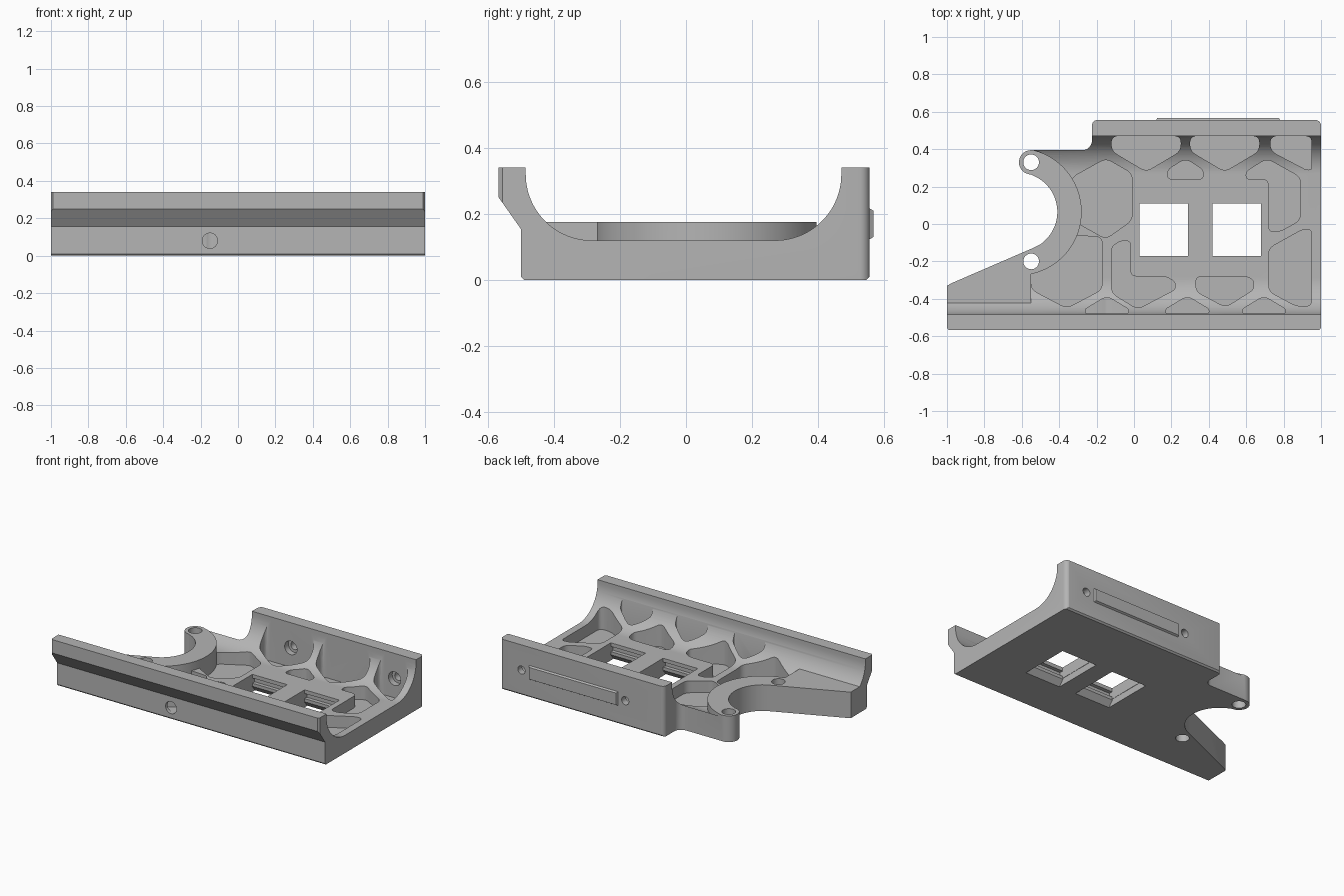
import bpy, bmesh, math
from math import cos, sin, radians
from mathutils import Vector

cube = bpy.data.objects.get("Cube")
if cube:
    bpy.data.objects.remove(cube, do_unlink=True)

grey = bpy.data.materials.new("matte grey")
grey.use_nodes = True
grey.diffuse_color = (0.46, 0.46, 0.46, 1)
grey.node_tree.nodes["Principled BSDF"].inputs["Base Color"].default_value = (0.46, 0.46, 0.46, 1)


def arc(cx, cy, r, a, b, n=24):
    angles = [radians(a + (b - a) * i / n) for i in range(n + 1)]
    return [(cx + r * cos(t), cy + r * sin(t)) for t in angles]


def rounded(points, r, n=5):
    """Round every corner of a polygon."""
    pts, out = [Vector(p) for p in points], []
    for i, p in enumerate(pts):
        a, b = pts[i - 1] - p, pts[(i + 1) % len(pts)] - p
        d = min(r, a.length * 0.45, b.length * 0.45)
        s, e = p + a.normalized() * d, p + b.normalized() * d
        for k in range(n + 1):
            t = k / n
            out.append(tuple(s * (1 - t) ** 2 + p * 2 * t * (1 - t) + e * t * t))
    return out


def loft(name, loop_a, loop_b):
    """Closed solid between two matching loops of 3D points."""
    bm = bmesh.new()
    a = [bm.verts.new(p) for p in loop_a]
    b = [bm.verts.new(p) for p in loop_b]
    bm.faces.new(a[::-1])
    bm.faces.new(b)
    for i in range(len(a)):
        j = (i + 1) % len(a)
        bm.faces.new((a[i], a[j], b[j], b[i]))
    bmesh.ops.recalc_face_normals(bm, faces=bm.faces)
    mesh = bpy.data.meshes.new(name)
    bm.to_mesh(mesh)
    bm.free()
    mesh.materials.append(grey)
    ob = bpy.data.objects.new(name, mesh)
    bpy.context.collection.objects.link(ob)
    return ob


def prism(name, pts, lo, hi, axis="z"):
    place = {"x": lambda p, h: (h, p[0], p[1]),
             "y": lambda p, h: (p[0], h, p[1]),
             "z": lambda p, h: (p[0], p[1], h)}[axis]
    return loft(name, [place(p, lo) for p in pts], [place(p, hi) for p in pts])


def rect(x0, x1, y0, y1):
    return [(x0, y0), (x1, y0), (x1, y1), (x0, y1)]


def disc(x, y, r, n=32):
    return arc(x, y, r, 0, 360, n)[:-1]


def boolean(target, tool, operation):
    mod = target.modifiers.new(operation.lower(), "BOOLEAN")
    mod.operation, mod.object, mod.solver = operation, tool, "EXACT"
    bpy.context.view_layer.objects.active = target
    bpy.ops.object.modifier_apply(modifier=mod.name)
    bpy.data.objects.remove(tool, do_unlink=True)


# Tray body: U-shaped cross-section swept along x
section = [(-0.49, 0), (0.545, 0), (0.555, 0.01), (0.555, 0.34), (0.47, 0.34)]
section += arc(0.27, 0.32, 0.2, 0, -90)
section += arc(-0.285, 0.32, 0.2, -90, -180)
section += [(-0.485, 0.34), (-0.567, 0.34), (-0.567, 0.25), (-0.5, 0.155), (-0.5, 0.01)]
body = prism("tray_body", section, -1.05, 1, "x")

# Weight-saving pockets in the floor and in the curved walls
floor_pockets = [
    [(-0.15, 0.35), (-0.01, 0.27), (-0.01, 0.02), (-0.15, -0.08), (-0.4, 0.06), (-0.33, 0.25)],
    [(-0.17, -0.07), (-0.17, -0.35), (-0.36, -0.45), (-0.55, -0.35), (-0.55, -0.2), (-0.34, -0.06)],
    [(-0.12, -0.12), (-0.07, -0.09), (-0.02, -0.09), (-0.02, -0.28), (0.17, -0.28),
     (0.22, -0.31), (0.22, -0.35), (0.02, -0.455), (-0.12, -0.37)],
    [(0.18, 0.24), (0.37, 0.24), (0.37, 0.29), (0.275, 0.35), (0.18, 0.29)],
    [(0.6, 0.24), (0.6, 0.28), (0.71, 0.35), (0.89, 0.25), (0.89, 0.02),
     (0.78, -0.04), (0.72, -0.04), (0.72, 0.24)],
    [(0.33, -0.28), (0.6, -0.28), (0.64, -0.3), (0.64, -0.35), (0.49, -0.445), (0.33, -0.36)],
    [(0.72, -0.13), (0.72, -0.36), (0.87, -0.44), (0.95, -0.44), (0.95, -0.03), (0.9, -0.03)],
    [(0.73, 0.47), (0.73, 0.39), (0.92, 0.29), (0.95, 0.29), (0.95, 0.47)],
]
for x in (0.065, 0.485):
    floor_pockets.append([(x - 0.185, 0.47), (x - 0.185, 0.39), (x, 0.28),
                          (x + 0.185, 0.39), (x + 0.185, 0.47)])
for x in (-0.145, 0.285, 0.695):
    floor_pockets.append([(x + 0.115, -0.478), (x + 0.115, -0.455), (x, -0.385),
                          (x - 0.115, -0.455), (x - 0.115, -0.478)])
for pts in floor_pockets:
    boolean(body, prism("pocket_cutter", rounded(pts, 0.035), 0.04, 0.5), "DIFFERENCE")

# Raised ring around the round notch, and raised corner gusset
CX, CY = -0.62, 0.065
boolean(body, prism("ring", disc(CX, CY, 0.34, 96), 0, 0.176), "UNION")
boolean(body, prism("gusset", rect(-1.04, -0.55, -0.47, -0.12), 0, 0.176), "UNION")

# Plan outline trims the swept body
outline = [(-1, -0.33), (-1, -0.555), (-0.988, -0.57), (0.988, -0.57), (1, -0.555)]
outline += arc(0.97, 0.526, 0.03, 0, 90, 6)
outline += arc(-0.195, 0.526, 0.03, 90, 180, 6)
outline += arc(-0.275, 0.445, 0.05, 0, -90, 8)
outline += arc(-0.55, 0.33, 0.065, 90, 270, 16)
outline += arc(CX, CY, 0.21, 69, -46, 40)
outline += [(-0.495, -0.105), (-0.53, -0.124), (-0.97, -0.314)]
boolean(body, prism("outline_trim", outline, -0.1, 0.5), "INTERSECT")

# Two square sockets, undercut inside and flared underneath
for x0 in (0.03, 0.42):
    x1 = x0 + 0.26
    boolean(body, prism("socket_cutter", rect(x0, x1, -0.17, 0.11), -0.1, 0.3), "DIFFERENCE")
    boolean(body, prism("undercut", rect(x0, x1, -0.195, 0.135), 0.06, 0.095), "DIFFERENCE")
    flare = loft("flare_cutter",
                 [(x, y, -0.01) for x, y in rect(x0 - 0.002, x1 + 0.002, -0.21, 0.15)],
                 [(x, y, 0.045) for x, y in rect(x0 - 0.002, x1 + 0.002, -0.165, 0.105)])
    boolean(body, flare, "DIFFERENCE")

# Vertical bolt holes at the ring ends
for y in (0.33, -0.2):
    boolean(body, prism("bolt_cutter", disc(-0.55, y, 0.042), -0.1, 0.4), "DIFFERENCE")

# Blind hole in the front wall
boolean(body, prism("front_hole", disc(-0.15, 0.08, 0.041), -0.6, -0.4, "y"), "DIFFERENCE")

# Counterbored screw holes in the back wall
for x in (0.065, 0.84):
    boolean(body, prism("screw_hole", disc(x, 0.17, 0.027), 0.42, 0.6, "y"), "DIFFERENCE")
    boolean(body, prism("counterbore", disc(x, 0.17, 0.046), 0.43, 0.51, "y"), "DIFFERENCE")

# Chamfered label plate on the back wall
plate = loft("back_plate",
             [(x, 0.55, z) for x, z in rect(0.115, 0.785, 0.12, 0.22)],
             [(x, 0.567, z) for x, z in rect(0.125, 0.775, 0.13, 0.21)])

for ob in (body, plate):
    bpy.ops.object.select_all(action="DESELECT")
    ob.select_set(True)
    bpy.context.view_layer.objects.active = ob
    bpy.ops.object.shade_smooth_by_angle(angle=radians(30))
